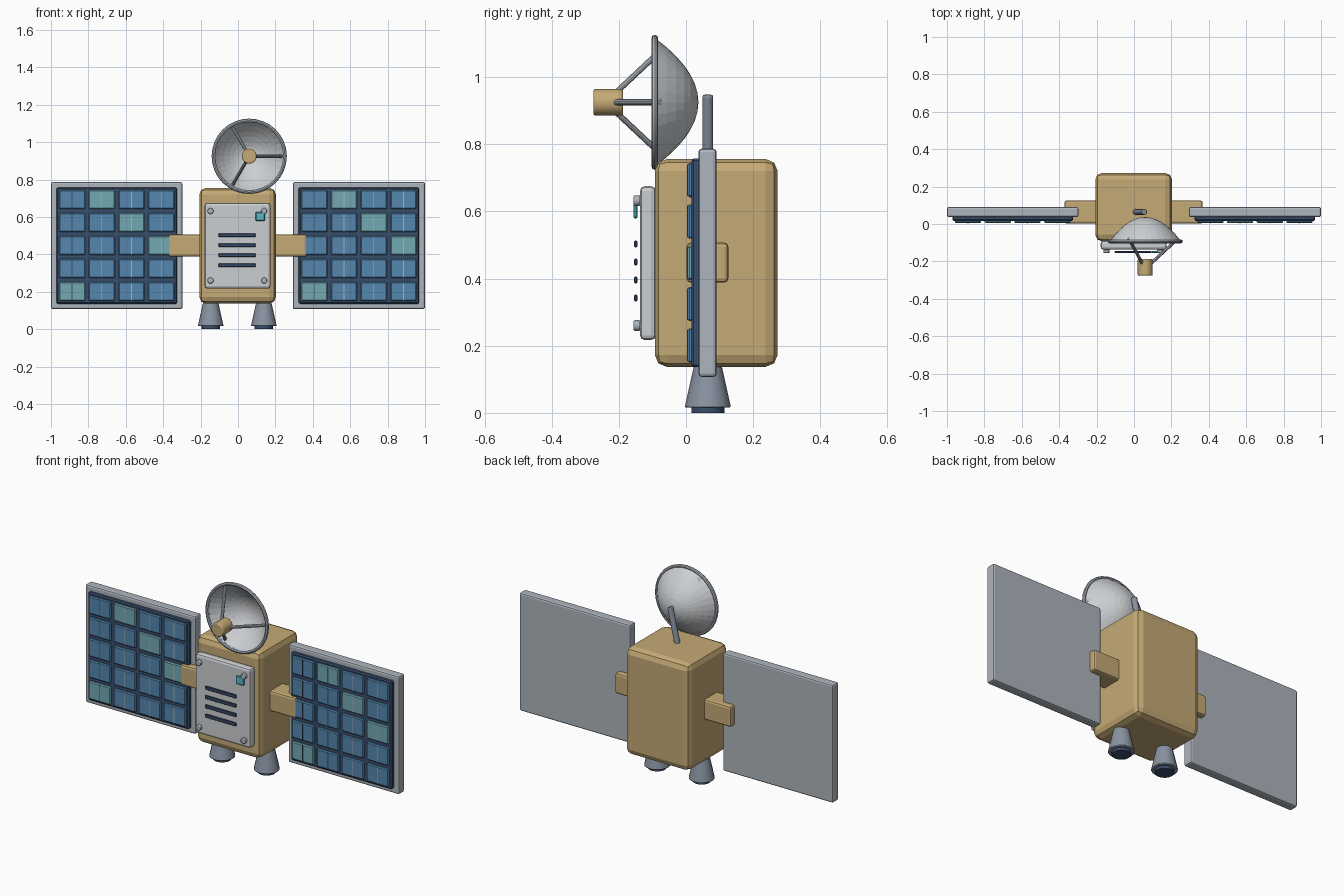
import bpy, bmesh, math
from mathutils import Vector

if "Cube" in bpy.data.objects:
    bpy.data.objects.remove(bpy.data.objects["Cube"])


def mat(name, r, g, b):
    m = bpy.data.materials.new(name)
    m.diffuse_color = (r, g, b, 1)
    m.use_nodes = True
    m.node_tree.nodes["Principled BSDF"].inputs["Base Color"].default_value = m.diffuse_color
    return m


TAN = mat("tan_foil", .56, .40, .18)
BLUE = mat("cell_blue", .09, .24, .43)
TEAL = mat("cell_teal", .17, .40, .45)
NAVY = mat("navy", .04, .075, .15)
CYAN = mat("cyan_light", .10, .50, .58)
STEEL = mat("steel", .25, .29, .36)
SILVER = mat("silver", .42, .46, .51)
WHITE = mat("pale_grey", .60, .62, .64)


def finish(ob, name, m, bevel=0, seg=2, smooth=False):
    ob.name = name
    if m:
        ob.data.materials.append(m)
    if bevel:
        b = ob.modifiers.new("bevel", 'BEVEL')
        b.width, b.segments = bevel, seg
    if smooth:
        bpy.ops.object.shade_smooth_by_angle(angle=math.radians(35))
    return ob


def box(name, lo, hi, m=None, bevel=0, seg=2):
    lo, hi = Vector(lo), Vector(hi)
    bpy.ops.mesh.primitive_cube_add(size=1, location=(lo + hi) / 2)
    ob = bpy.context.object
    for v in ob.data.vertices:
        v.co = v.co * (hi - lo)
    return finish(ob, name, m, bevel, seg)


def rod(name, a, b, r, m=None, r2=None, sides=16, bevel=0):
    a, b = Vector(a), Vector(b)
    d = b - a
    bpy.ops.mesh.primitive_cone_add(vertices=sides, radius1=r, radius2=r if r2 is None else r2,
                                    depth=d.length, location=(a + b) / 2,
                                    rotation=d.to_track_quat('Z', 'Y').to_euler())
    return finish(bpy.context.object, name, m, bevel, 2, True)


# main body and front access plate
CX = -.002
box("body", (-.207, -.093, .137), (.203, .273, .756), TAN, .036)
box("front_plate", (-.178, -.137, .217), (.174, -.09, .675), WHITE, .014)
for i in range(4):
    z = .503 - i * .0537
    box(f"vent_slot_{i}", (-.104, -.155, z - .01), (.094, -.145, z + .01), NAVY, .003, 1)
for i, (x, z) in enumerate([(-.147, .632), (.14, .632), (-.147, .26), (.14, .26)]):
    rod(f"plate_bolt_{i}", (x, -.136, z), (x, -.156, z), .016, SILVER, bevel=.004)
box("status_light", (.094, -.156, .579), (.144, -.144, .626), CYAN, .004, 1)

# solar wings: frame, board, cells, connecting arm
ACCENT = {(1, 0), (2, 1), (3, 2), (0, 4)}
for side, x0, x1 in (("left", -1, -.297), ("right", .293, 1)):
    mid = (x0 + x1) / 2
    box(f"{side}_panel_frame", (x0, .037, .107), (x1, .091, .787), SILVER, .01)
    box(f"{side}_panel_board", (mid - .322, .017, .136), (mid + .322, .045, .757), NAVY, .006, 1)
    for c in range(4):
        for r in range(5):
            x, z = mid + (c - 1.5) * .159, .447 + (2 - r) * .123
            m = TEAL if (c, r) in ACCENT else BLUE
            box(f"{side}_cell_{c}_{r}", (x - .07, .005, z - .051), (x + .07, .025, z + .051),
                m, .005, 1)
            box(f"{side}_cell_line_{c}_{r}", (x - .002, .003, z - .047), (x + .002, .01, z + .047),
                NAVY if c == 0 else SILVER)
    ends = (-.372, -.15) if side == "left" else (.15, .367)
    box(f"{side}_arm", (ends[0], .002, .388), (ends[1], .126, .507), TAN, .012)

# thrusters
for side, x in (("left", -.146), ("right", .138)):
    rod(f"{side}_thruster", (x, .065, .016), (x, .065, .16), .069, STEEL, .037, bevel=.004)
    rod(f"{side}_nozzle", (x, .065, 0), (x, .065, .03), .049, NAVY)

# dish mast
rod("dish_mast", (-.002, .065, .70), (.055, .065, .946), .016, STEEL, bevel=.004)

# dish bowl: revolved parabola, facing -y
DX, DZ, SIDES = .06, .925, 32
bm = bmesh.new()
tip = bm.verts.new((DX, .037, DZ))
prev = None
for k in range(1, 8):
    r = .192 * k / 7
    y = .037 - .13 * (r / .192) ** 2
    ring = [bm.verts.new((DX + r * math.cos(2 * math.pi * i / SIDES), y,
                          DZ + r * math.sin(2 * math.pi * i / SIDES))) for i in range(SIDES)]
    for i in range(SIDES):
        j = (i + 1) % SIDES
        if prev:
            bm.faces.new((prev[i], ring[i], ring[j], prev[j]))
        else:
            bm.faces.new((tip, ring[i], ring[j]))
    prev = ring
bmesh.ops.recalc_face_normals(bm, faces=bm.faces)
me = bpy.data.meshes.new("dish_bowl")
bm.to_mesh(me)
bm.free()
bowl = bpy.data.objects.new("dish_bowl", me)
bpy.context.collection.objects.link(bowl)
me.materials.append(WHITE)
s = bowl.modifiers.new("thickness", 'SOLIDIFY')
s.thickness, s.offset = .006, -1

# dish rim, feed horn and struts
bpy.ops.mesh.primitive_torus_add(major_segments=SIDES, minor_segments=8, major_radius=.191,
                                 minor_radius=.01, location=(DX, -.093, DZ),
                                 rotation=(math.pi / 2, 0, 0))
finish(bpy.context.object, "dish_rim", SILVER, smooth=True)
rod("feed_horn", (DX, -.276, DZ), (DX, -.187, DZ), .04, TAN, bevel=.006)
for i in range(3):
    a = 2 * math.pi * i / 3
    u = Vector((math.cos(a), 0, math.sin(a)))
    c = Vector((DX, 0, DZ))
    rod(f"feed_strut_{i}", c + u * .032 + Vector((0, -.21, 0)),
        c + u * .178 + Vector((0, -.075, 0)), .009, SILVER, sides=10)
